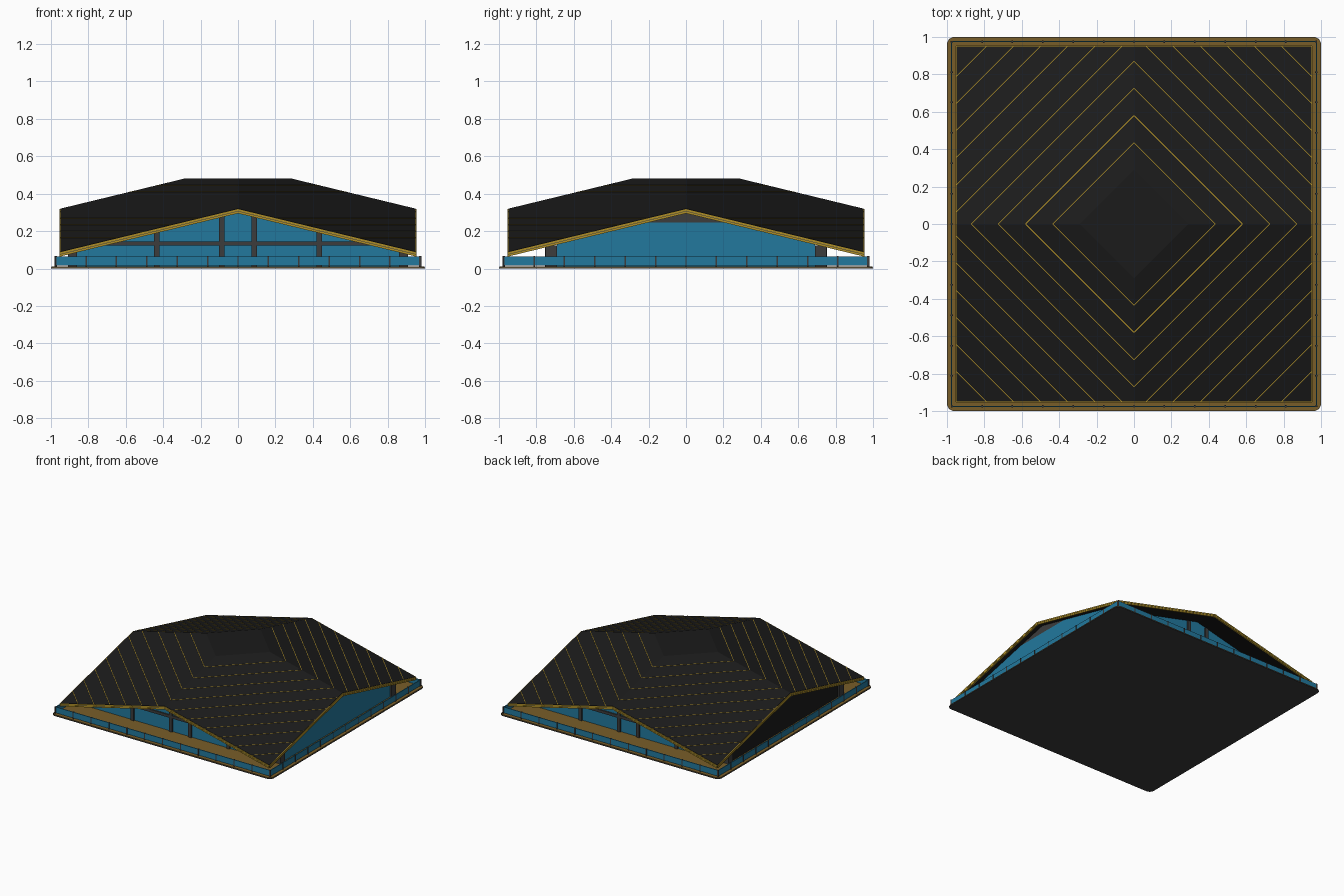
import bpy, bmesh, math
from mathutils import Vector, Matrix

if "Cube" in bpy.data.objects:
    bpy.data.objects.remove(bpy.data.objects["Cube"])


def mat(name, r, g, b):
    m = bpy.data.materials.new(name)
    m.diffuse_color = (r, g, b, 1)
    m.use_nodes = True
    m.node_tree.nodes["Principled BSDF"].inputs["Base Color"].default_value = m.diffuse_color
    return m


BLACK = mat("roof_black", 0.011, 0.011, 0.011)
GOLD = mat("trim_gold", 0.42, 0.27, 0.02)
DECK = mat("deck_brown", 0.19, 0.11, 0.022)
GLASS = mat("glass_blue", 0.016, 0.19, 0.34)
GREY = mat("frame_grey", 0.045, 0.045, 0.045)

R = 0.95       # roof half width
TOP = 0.29     # half diagonal of the flat top
TH = 0.025     # roof thickness


def roof_z(x, y):
    s = max(abs(x) + abs(y), TOP)
    return 0.48 - (s - TOP) * 0.2424


def finish(name, bm, material):
    bmesh.ops.recalc_face_normals(bm, faces=bm.faces)
    me = bpy.data.meshes.new(name)
    bm.to_mesh(me)
    bm.free()
    ob = bpy.data.objects.new(name, me)
    me.materials.append(material)
    bpy.context.collection.objects.link(ob)
    return ob


def add_box(bm, lo, hi):
    lo, hi = Vector(lo), Vector(hi)
    m = Matrix.Translation((lo + hi) / 2) @ Matrix.Diagonal((*(hi - lo), 1))
    bmesh.ops.create_cube(bm, size=1, matrix=m)


def add_bar(bm, a, b, width, height):
    # box running from a to b, its height staying in the vertical plane
    a, b = Vector(a), Vector(b)
    d = (b - a).normalized()
    side = Vector((0, 0, 1)).cross(d).normalized()
    rot = Matrix((d, side, d.cross(side))).transposed().to_4x4()
    m = Matrix.Translation((a + b) / 2) @ rot @ Matrix.Diagonal(((b - a).length, width, height, 1))
    bmesh.ops.create_cube(bm, size=1, matrix=m)


def add_prism(bm, pts, offset):
    f = bm.faces.new([bm.verts.new(p) for p in pts])
    ext = bmesh.ops.extrude_face_region(bm, geom=[f], use_keep_orig=True)
    bmesh.ops.translate(bm, vec=offset, verts=[v for v in ext["geom"] if isinstance(v, bmesh.types.BMVert)])


def rounded_square(h, r, z, n=5):
    pts = []
    for k in range(4):
        cx, cy = ((h - r) * c for c in ((1, 1), (-1, 1), (-1, -1), (1, -1))[k])
        for i in range(n + 1):
            a = math.pi / 2 * (k + i / n)
            pts.append((cx + r * math.cos(a), cy + r * math.sin(a), z))
    return pts


# Ground plate and walkway deck
bm = bmesh.new()
add_prism(bm, rounded_square(1.0, 0.04, 0), (0, 0, 0.006))
finish("base_plate", bm, GREY)
bm = bmesh.new()
add_prism(bm, rounded_square(0.998, 0.04, 0.006), (0, 0, 0.005))
finish("deck", bm, DECK)

# Folded roof: flat diamond top and four diagonal slopes, made into a shell
bm = bmesh.new()
SIGNS = [(1, 1), (-1, 1), (-1, -1), (1, -1)]
outlines = [[(TOP, 0), (0, TOP), (-TOP, 0), (0, -TOP)]]
for sx, sy in SIGNS:
    outlines.append([(sx * TOP, 0), (sx * R, 0), (sx * R, sy * R), (0, sy * R), (0, sy * TOP)])
for o in outlines:
    bm.faces.new([bm.verts.new((x, y, roof_z(x, y))) for x, y in o])
bmesh.ops.remove_doubles(bm, verts=bm.verts, dist=1e-5)
ext = bmesh.ops.extrude_face_region(bm, geom=bm.faces[:], use_keep_orig=True)
bmesh.ops.translate(bm, vec=(0, 0, -TH), verts=[v for v in ext["geom"] if isinstance(v, bmesh.types.BMVert)])
finish("roof", bm, BLACK)

# Gold edge rails with a thin dark groove line
rails, groove = bmesh.new(), bmesh.new()
for sx, sy in SIGNS:
    c = Vector((sx * R, sy * R, roof_z(R, R)))
    for m in (Vector((sx * R, 0, roof_z(R, 0))), Vector((0, sy * R, roof_z(0, R)))):
        for dz in (-0.007, -0.02):
            add_bar(rails, c + Vector((0, 0, dz)), m + Vector((0, 0, dz)), 0.010, 0.010)
        add_bar(groove, c + Vector((0, 0, -0.0135)), m + Vector((0, 0, -0.0135)), 0.006, 0.004)
finish("roof_edge_trim", rails, GOLD)
finish("roof_edge_groove", groove, GREY)

# Seam lines around the slopes
bm = bmesh.new()
for i in range(10):
    s = 0.435 + 0.145 * i
    a, b = (s, 0) if s <= R else (R, s - R), (0, s) if s <= R else (s - R, R)
    for sx, sy in SIGNS:
        add_bar(bm, (sx * a[0], sy * a[1], roof_z(*a)), (sx * b[0], sy * b[1], roof_z(*b)), 0.004, 0.002)
finish("roof_seams", bm, GOLD)

# Low glass parapet with posts, round all four sides
glass, posts = bmesh.new(), bmesh.new()
E = 0.975
for k in range(4):
    rot = Matrix.Rotation(k * math.pi / 2, 4, "Z")
    for bm, boxes in ((glass, [(-E, E, 0.003, 0.016, 0.064)]),
                      (posts, [(-E + i * E / 6 - 0.004, -E + i * E / 6 + 0.004, 0.006, 0.01, 0.066) for i in range(12)])):
        for x0, x1, t, z0, z1 in boxes:
            n = len(bm.verts)
            add_box(bm, (x0, -E - t, z0), (x1, -E + t, z1))
            bmesh.ops.transform(bm, matrix=rot, verts=bm.verts[:][n:])
finish("parapet_glass", glass, GLASS)
finish("parapet_posts", posts, GREY)

# Front and back glazed walls with mullions and a cross beam
W, Y = 0.87, 0.74
for name, s in (("front", -1), ("back", 1)):
    y = s * Y
    bm = bmesh.new()
    zc, ze = roof_z(0, Y) - TH, roof_z(W, Y) - TH
    add_prism(bm, [(-W, y, 0.011), (W, y, 0.011), (W, y, ze), (0, y, zc), (-W, y, ze)], (0, -s * 0.01, 0))
    finish(name + "_glass_wall", bm, GLASS)
    bm = bmesh.new()
    for x in (-0.435, -0.087, 0.087, 0.435):
        add_box(bm, (x - 0.014, y - 0.013, 0.011), (x + 0.014, y + 0.013, roof_z(abs(x) + 0.014, Y + 0.013) - TH))
    add_box(bm, (-W, y - 0.01, 0.122), (W, y + 0.01, 0.145))
    finish(name + "_wall_frame", bm, GREY)

# Side walls: glass on the right, solid black on the left, grey gable above
D, X = 0.69, 0.90
for name, s, material in (("right_glass_wall", 1, GLASS), ("left_solid_wall", -1, BLACK)):
    x = s * X
    ze, zt = roof_z(X, D) - TH, 0.245
    h = next(i / 1000 for i in range(1000) if roof_z(X, i / 1000) - TH <= zt)
    bm = bmesh.new()
    add_prism(bm, [(x, -D, 0.011), (x, D, 0.011), (x, D, ze), (x, h, zt), (x, -h, zt), (x, -D, ze)], (-s * 0.012, 0, 0))
    finish(name, bm, material)
    bm = bmesh.new()
    add_prism(bm, [(x, -h, zt), (x, h, zt), (x, 0, roof_z(X, 0) - TH)], (-s * 0.012, 0, 0))
    finish(name.split("_")[0] + "_gable", bm, GREY)

# Corner columns
bm = bmesh.new()
for sx, sy in SIGNS:
    add_box(bm, (sx * 0.885 - 0.025, sy * 0.72 - 0.03, 0.011),
            (sx * 0.885 + 0.025, sy * 0.72 + 0.03, roof_z(0.91, 0.75) - TH))
finish("corner_columns", bm, GREY)
